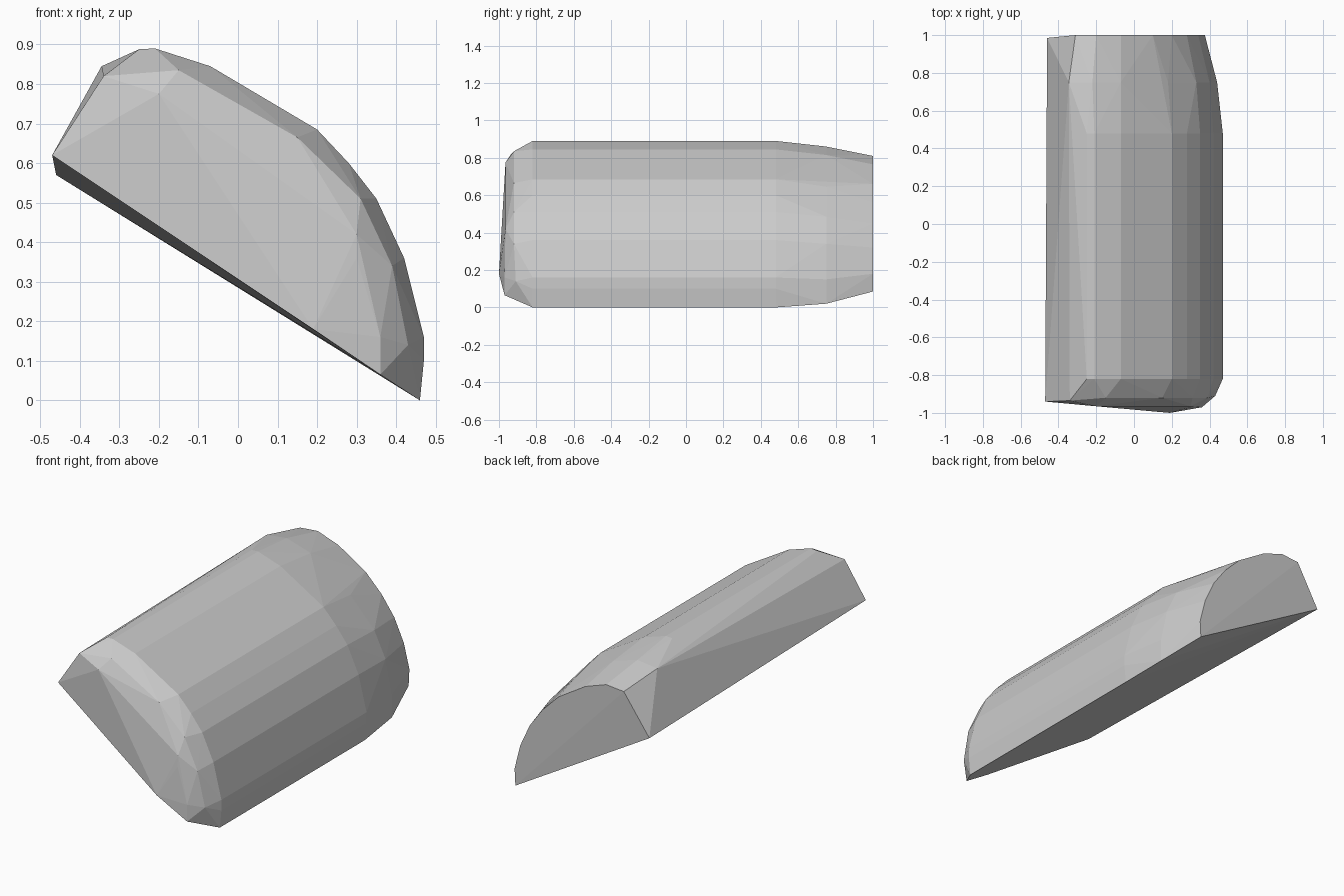
import bpy, bmesh

# Cross-sections of the half barrel as (x, z), grouped by their depth y
LEFT = [(-0.46, 0.57), (-0.345, 0.845)]
ARC = [(-0.25, 0.888), (-0.21, 0.89), (-0.07, 0.845), (0.20, 0.685), (0.28, 0.60),
       (0.35, 0.51), (0.42, 0.36), (0.47, 0.16), (0.47, 0.10), (0.46, 0.0)]
SHOULDER = [(-0.22, 0.86), (-0.07, 0.815), (0.18, 0.645), (0.33, 0.485),
            (0.40, 0.34), (0.44, 0.15), (0.44, 0.02)]
BACK = [(-0.31, 0.80), (-0.20, 0.81), (-0.07, 0.765), (0.10, 0.66), (0.20, 0.56),
        (0.28, 0.45), (0.34, 0.32), (0.375, 0.18), (0.37, 0.085)]
points = [(x, -0.82, z) for x, z in ARC]
points += [(x, 0.48, z) for x, z in ARC]
points += [(x, 0.75, z) for x, z in SHOULDER + LEFT[1:]]
points += [(x, 1.0, z) for x, z in BACK]
points += [(-0.46, 0.985, 0.57)]

# Rounded rim and slightly bulging front end
points += [(-0.47, -0.94, 0.62), (-0.34, -0.935, 0.82), (-0.20, -0.965, 0.775),
           (-0.15, -0.92, 0.835), (0.15, -0.92, 0.665), (0.31, -0.92, 0.51),
           (0.39, -0.92, 0.34), (0.43, -0.91, 0.14), (0.30, -0.965, 0.42),
           (0.30, -0.97, 0.36), (0.36, -0.97, 0.16), (0.36, -0.97, 0.065),
           (0.19, -1.0, 0.18)]

# Wrap the sections in one faceted convex body
mesh = bpy.data.meshes.new("half_barrel_body")
body = bpy.data.objects.new("half_barrel_body", mesh)
bpy.context.collection.objects.link(body)
bm = bmesh.new()
for p in points:
    bm.verts.new(p)
bmesh.ops.convex_hull(bm, input=bm.verts[:])
bmesh.ops.delete(bm, geom=[v for v in bm.verts if not v.link_faces], context='VERTS')
bmesh.ops.recalc_face_normals(bm, faces=bm.faces[:])
bm.to_mesh(mesh)
bm.free()

grey = bpy.data.materials.new("light_grey")
grey.diffuse_color = (0.6, 0.6, 0.6, 1)
mesh.materials.append(grey)
